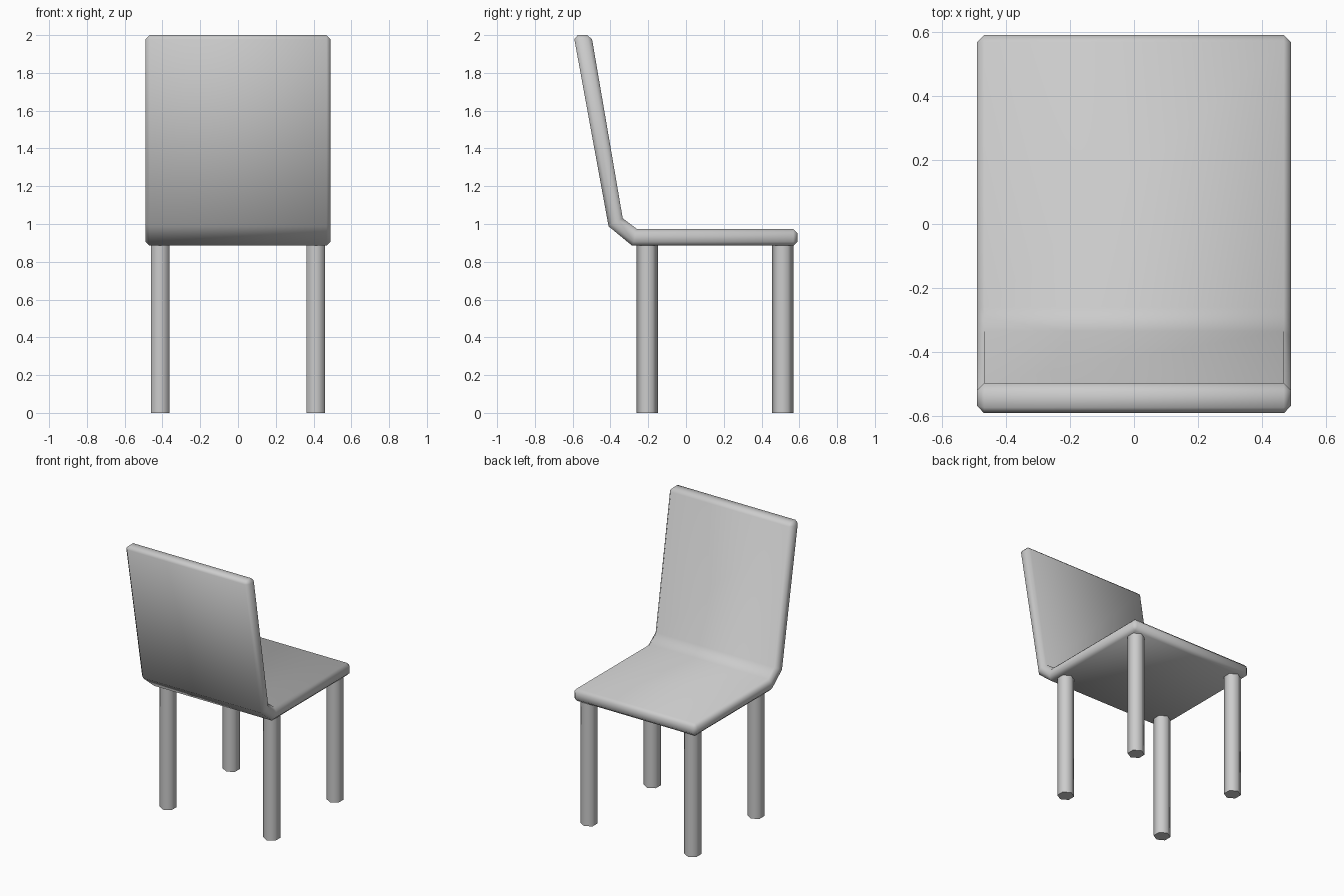
import bpy, bmesh
from math import radians

if "Cube" in bpy.data.objects:
    bpy.data.objects.remove(bpy.data.objects["Cube"])


def finish(bm, name, angle):
    bmesh.ops.recalc_face_normals(bm, faces=bm.faces[:])
    mesh = bpy.data.meshes.new(name)
    bm.to_mesh(mesh)
    bm.free()
    obj = bpy.data.objects.new(name, mesh)
    bpy.context.collection.objects.link(obj)
    bpy.ops.object.select_all(action='DESELECT')
    obj.select_set(True)
    bpy.context.view_layer.objects.active = obj
    bpy.ops.object.shade_smooth_by_angle(angle=radians(angle))
    return obj


# Seat and backrest: one bent slab, side profile (y, z) extruded across x
HALF_WIDTH = 0.49
profile = [(0.59, 0.885), (-0.285, 0.885), (-0.41, 0.988), (-0.595, 2.0),
           (-0.501, 2.0), (-0.335, 1.03), (-0.26, 0.974), (0.59, 0.974)]
bm = bmesh.new()
side = bm.faces.new([bm.verts.new((-HALF_WIDTH, y, z)) for y, z in profile])
out = bmesh.ops.extrude_face_region(bm, geom=[side], use_keep_orig=True)
moved = [g for g in out["geom"] if isinstance(g, bmesh.types.BMVert)]
bmesh.ops.translate(bm, verts=moved, vec=(2 * HALF_WIDTH, 0, 0))
bmesh.ops.recalc_face_normals(bm, faces=bm.faces[:])

# Chamfer the rim, leaving the soft bend unbevelled
rim = [e for e in bm.edges if e.calc_face_angle(0) > radians(60)]
bmesh.ops.bevel(bm, geom=rim, offset=0.022, offset_type='OFFSET',
                segments=1, profile=0.5, affect='EDGES')
finish(bm, "seat_and_backrest", 65)

# Four six-sided legs
LEG_HEIGHT = 0.9
for row, y in (("front", -0.205), ("back", 0.512)):
    for label, x in (("left", -0.412), ("right", 0.412)):
        bm = bmesh.new()
        bmesh.ops.create_cone(bm, cap_ends=True, segments=6, radius1=0.056,
                              radius2=0.056, depth=LEG_HEIGHT)
        bmesh.ops.translate(bm, verts=bm.verts[:], vec=(x, y, LEG_HEIGHT / 2))
        finish(bm, f"{row}_{label}_leg", 65)
